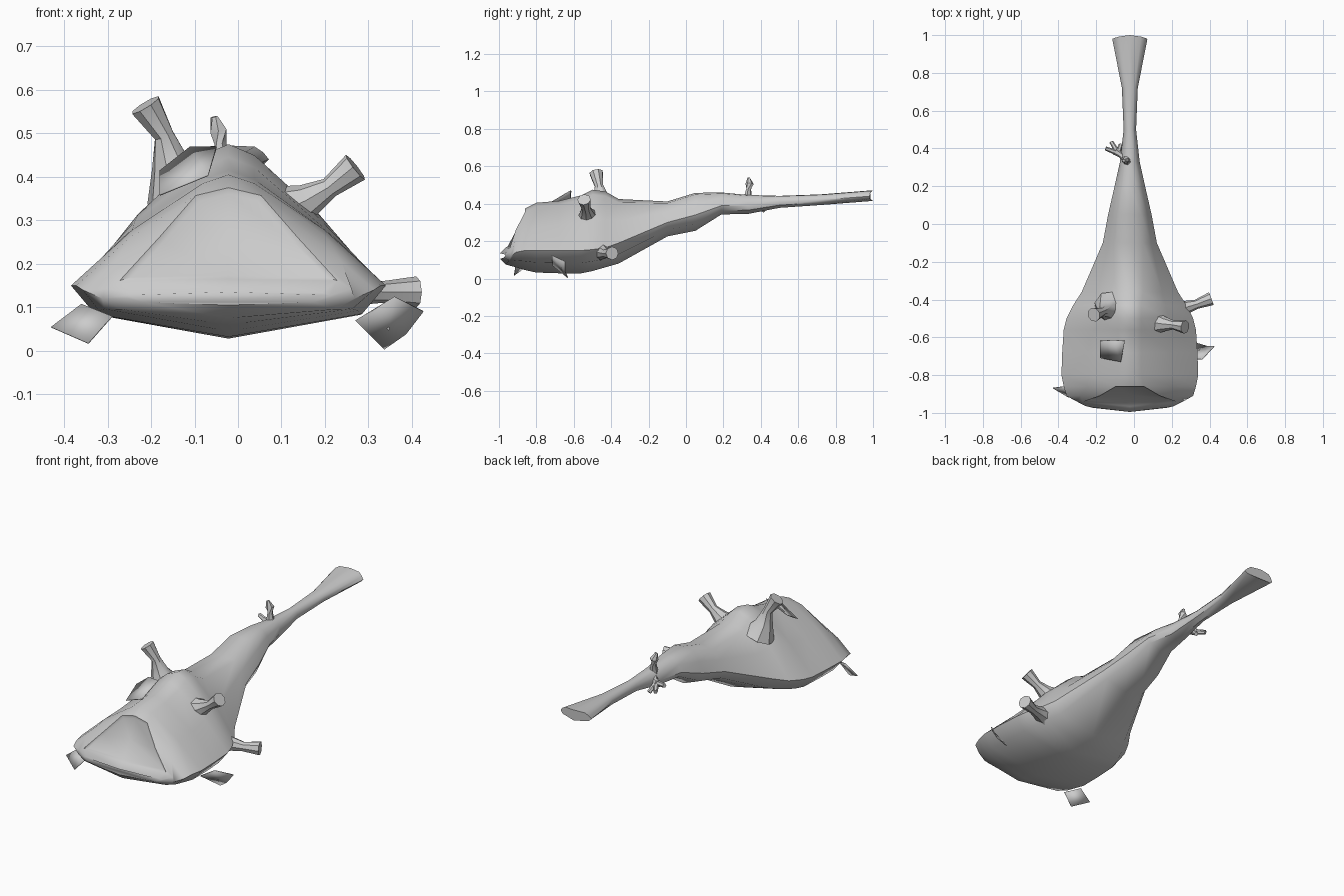
import bpy, bmesh, math
from mathutils import Vector

grey = bpy.data.materials.new("pale grey")
grey.diffuse_color = (0.6, 0.6, 0.6, 1)


def finish(name, bm, angle=40, normals=True):
    if normals:
        bmesh.ops.recalc_face_normals(bm, faces=bm.faces[:])
    mesh = bpy.data.meshes.new(name)
    bm.to_mesh(mesh)
    bm.free()
    mesh.materials.append(grey)
    ob = bpy.data.objects.new(name, mesh)
    bpy.context.collection.objects.link(ob)
    bpy.ops.object.select_all(action='DESELECT')
    ob.select_set(True)
    bpy.context.view_layer.objects.active = ob
    bpy.ops.object.shade_smooth_by_angle(angle=math.radians(angle))
    return ob


def bridge(bm, rings):
    rows = []
    for a, b in zip(rings, rings[1:]):
        n = len(a)
        rows.append([bm.faces.new((a[i], a[(i + 1) % n], b[(i + 1) % n], b[i])) for i in range(n)])
    bm.faces.new(rings[0])
    bm.faces.new(rings[-1])
    return rows


def stalk(name, points, sides=8):
    """Tube through (x, y, z, radius) stations."""
    bm = bmesh.new()
    pos = [Vector(p[:3]) for p in points]
    rings = []
    for i, p in enumerate(points):
        d = pos[min(i + 1, len(pos) - 1)] - pos[max(i - 1, 0)]
        q = d.to_track_quat('Z', 'Y')
        rings.append([bm.verts.new(pos[i] + q @ Vector((p[3] * math.cos(t), p[3] * math.sin(t), 0)))
                      for t in (2 * math.pi * k / sides for k in range(sides))])
    bridge(bm, rings)
    return finish(name, bm)


def sheet(name, corners):
    """Thin flat flap."""
    bm = bmesh.new()
    bm.faces.new([bm.verts.new(c) for c in corners])
    ob = finish(name, bm, normals=False)
    mod = ob.modifiers.new("thickness", 'SOLIDIFY')
    mod.thickness = 0.004
    return ob


# Body sections: y, half width, half width of top, bottom z, widest z, top z
sections = [
    (-0.995, 0.23, 0.215, 0.105, 0.12, 0.135),
    (-0.965, 0.29, 0.25, 0.075, 0.12, 0.165),
    (-0.91, 0.335, 0.16, 0.06, 0.14, 0.27),
    (-0.86, 0.35, 0.075, 0.045, 0.15, 0.375),
    (-0.80, 0.362, 0.06, 0.032, 0.15, 0.405),
    (-0.68, 0.358, 0.06, 0.028, 0.15, 0.415),
    (-0.56, 0.35, 0.06, 0.028, 0.15, 0.445),
    (-0.50, 0.335, 0.06, 0.04, 0.155, 0.475),
    (-0.43, 0.30, 0.06, 0.06, 0.165, 0.465),
    (-0.36, 0.255, 0.07, 0.08, 0.19, 0.425),
    (-0.10, 0.143, 0.07, 0.225, 0.30, 0.412),
    (0.05, 0.115, 0.06, 0.255, 0.34, 0.458),
    (0.19, 0.083, 0.04, 0.343, 0.39, 0.46),
    (0.33, 0.052, 0.025, 0.345, 0.39, 0.447),
    (0.50, 0.033, 0.016, 0.378, 0.41, 0.442),
    (0.72, 0.042, 0.024, 0.393, 0.42, 0.45),
    (0.985, 0.093, 0.06, 0.415, 0.44, 0.472),
]
bm = bmesh.new()
rings = []
for y, w, tw, zb, zm, zt in sections:
    half = [(0.85 * w, zb + 0.45 * (zm - zb)), (w, zm),
            (0.525 * (w + tw), (zm + zt) / 2), (tw, zt - 0.08 * (zt - zm))]
    outline = [(0, zb)] + half + [(0, zt)] + [(-x, z) for x, z in reversed(half)]
    bow = 0.03 if y < -0.95 else (-0.02 if y > 0.9 else 0)
    rings.append([bm.verts.new((x - 0.022, y + bow * (x / w) ** 2 + (0.015 if bow < 0 else 0), z))
                  for x, z in outline])
rows = bridge(bm, rings)
# Sunken face panel with a raised rim and lip
panel = [f for row in rows[1:3] for f in row[4:6]]
bmesh.ops.recalc_face_normals(bm, faces=bm.faces[:])
bmesh.ops.inset_region(bm, faces=panel, thickness=0.012, depth=-0.008, use_even_offset=True)
finish("body", bm, 45)

# Flared stalks
stalk("left_stalk", [(-0.13, -0.44, 0.36, 0.085), (-0.155, -0.455, 0.43, 0.045),
                     (-0.17, -0.465, 0.495, 0.024), (-0.213, -0.48, 0.565, 0.038)])
stalk("right_stalk", [(0.09, -0.52, 0.31, 0.075), (0.16, -0.53, 0.345, 0.04),
                      (0.21, -0.535, 0.375, 0.024), (0.27, -0.545, 0.422, 0.036)])
stalk("side_stalk", [(0.20, -0.47, 0.15, 0.06), (0.28, -0.44, 0.14, 0.035),
                     (0.33, -0.425, 0.135, 0.025), (0.41, -0.395, 0.135, 0.036)])

# Small claws on the tail
stalk("upper_claw", [(-0.035, 0.33, 0.42, 0.025), (-0.04, 0.335, 0.475, 0.014),
                     (-0.045, 0.34, 0.505, 0.022), (-0.055, 0.335, 0.538, 0.008)], 6)
stalk("claw_arm", [(-0.03, 0.33, 0.41, 0.025), (-0.07, 0.365, 0.40, 0.015),
                   (-0.10, 0.385, 0.40, 0.02)], 6)
for i, tip in enumerate([(-0.15, 0.40, 0.41), (-0.12, 0.435, 0.38), (-0.07, 0.42, 0.36)]):
    stalk("claw_finger_%d" % (i + 1), [(-0.085, 0.375, 0.40, 0.014), (*tip, 0.011)], 6)

# Loose flaps
sheet("left_flap", [(-0.43, -0.87, 0.055), (-0.345, -0.92, 0.018),
                    (-0.29, -0.91, 0.08), (-0.36, -0.86, 0.108)])
sheet("right_flap", [(0.425, -0.645, 0.092), (0.385, -0.645, 0.04), (0.335, -0.63, 0.005),
                     (0.27, -0.71, 0.07), (0.36, -0.715, 0.125)])
sheet("top_flap", [(-0.18, -0.71, 0.36), (-0.07, -0.73, 0.405), (-0.05, -0.62, 0.47),
                   (-0.11, -0.615, 0.47), (-0.18, -0.62, 0.415)])
